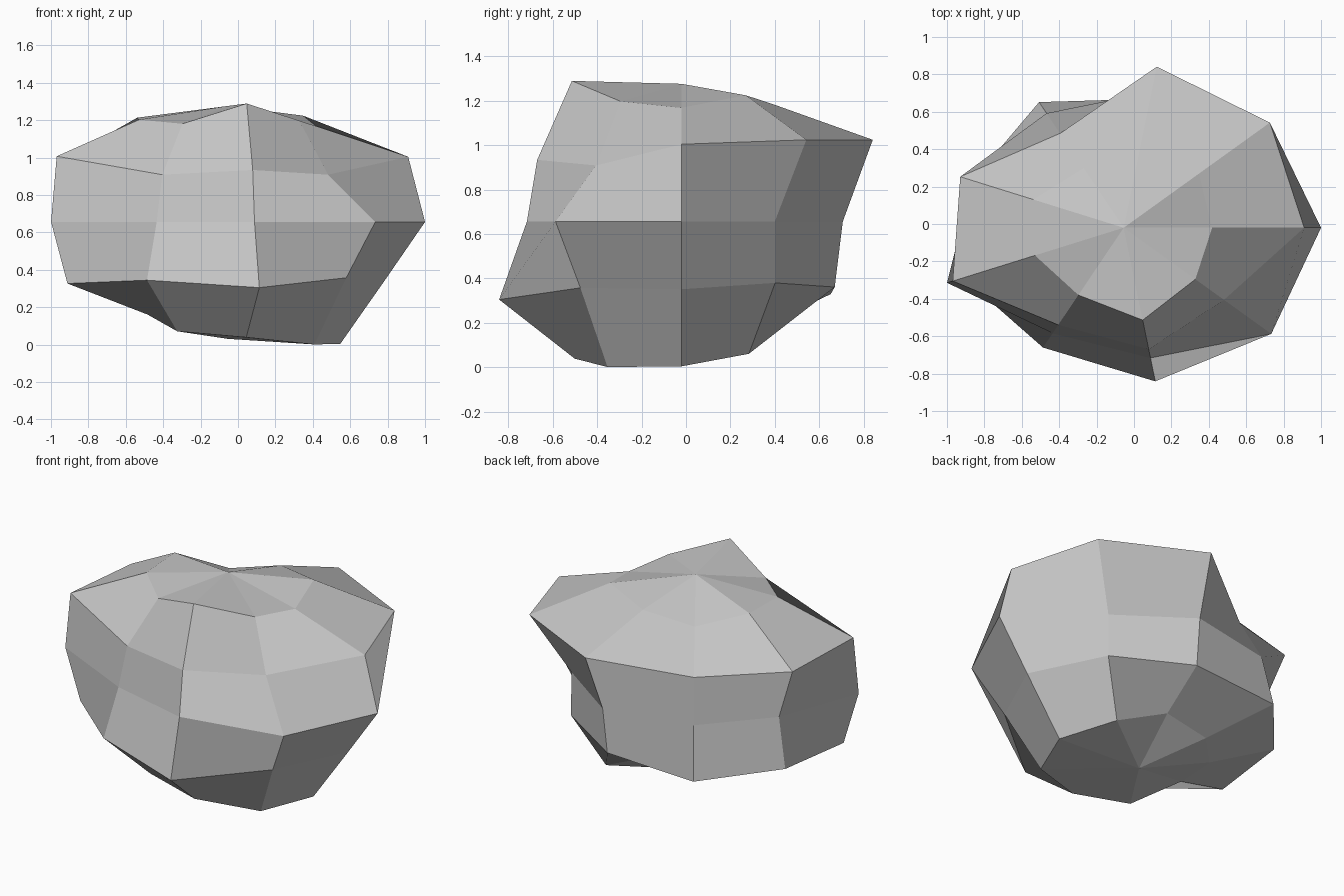
import bpy
import bmesh
from math import sin, cos, tan, radians
from mathutils import Vector

# Remove the default cube only
default_cube = bpy.data.objects.get("Cube")
if default_cube:
    bpy.data.objects.remove(default_cube, do_unlink=True)

SEGMENTS = 9
CENTRE = Vector((-0.055, -0.02, 0.656))
SQUASH = Vector((1.0, 0.857, 0.625))

# Horizontal radius of each corner, ring by ring: latitude -> nine radii
RINGS = {
    60: (.473, .525, .488, .43, .515, .505, .485, .585, .50),
    30: (.965, 1.02, 1.02, .68, .93, .973, .70, .77, .70),
    0: (1.055, .762, .86, .825, .80, 1.005, .76, .825, 1.03),
    -30: (.845, .765, .817, .905, .86, .912, .863, .973, .827),
    -60: (.602, .55, .40, .45, .45, .457, .54, .57, .605),
}


def corner(latitude, segment, radius):
    """Point on the squashed, lumpy ball."""
    angle = radians(360 / SEGMENTS * segment)
    offset = Vector((cos(angle), sin(angle), tan(radians(latitude)))) * radius
    return CENTRE + offset * SQUASH


def stone_material():
    material = bpy.data.materials.new("stone_grey")
    colour = (0.56, 0.56, 0.56, 1.0)
    material.use_nodes = True
    material.diffuse_color = colour
    shader = next(n for n in material.node_tree.nodes if n.type == "BSDF_PRINCIPLED")
    shader.inputs["Base Color"].default_value = colour
    shader.inputs["Roughness"].default_value = 0.9
    return material


# Rock: stacked rings of corners, closed by a fan at each pole
bm = bmesh.new()
rings = [
    [bm.verts.new(corner(latitude, i, radius)) for i, radius in enumerate(radii)]
    for latitude, radii in RINGS.items()
]
top = bm.verts.new(CENTRE + Vector((0, 0, 0.62)))
bottom = bm.verts.new(CENTRE - Vector((0, 0, 0.625)))

for i in range(SEGMENTS):
    j = (i + 1) % SEGMENTS
    bm.faces.new((top, rings[0][i], rings[0][j]))
    bm.faces.new((bottom, rings[-1][j], rings[-1][i]))
    # Starting at the upper far corner sets which way each bent quad creases
    for upper, lower in zip(rings, rings[1:]):
        bm.faces.new((upper[j], upper[i], lower[i], lower[j]))

mesh = bpy.data.meshes.new("rock")
bm.to_mesh(mesh)
bm.free()
mesh.materials.append(stone_material())

rock = bpy.data.objects.new("rock", mesh)
bpy.context.collection.objects.link(rock)
